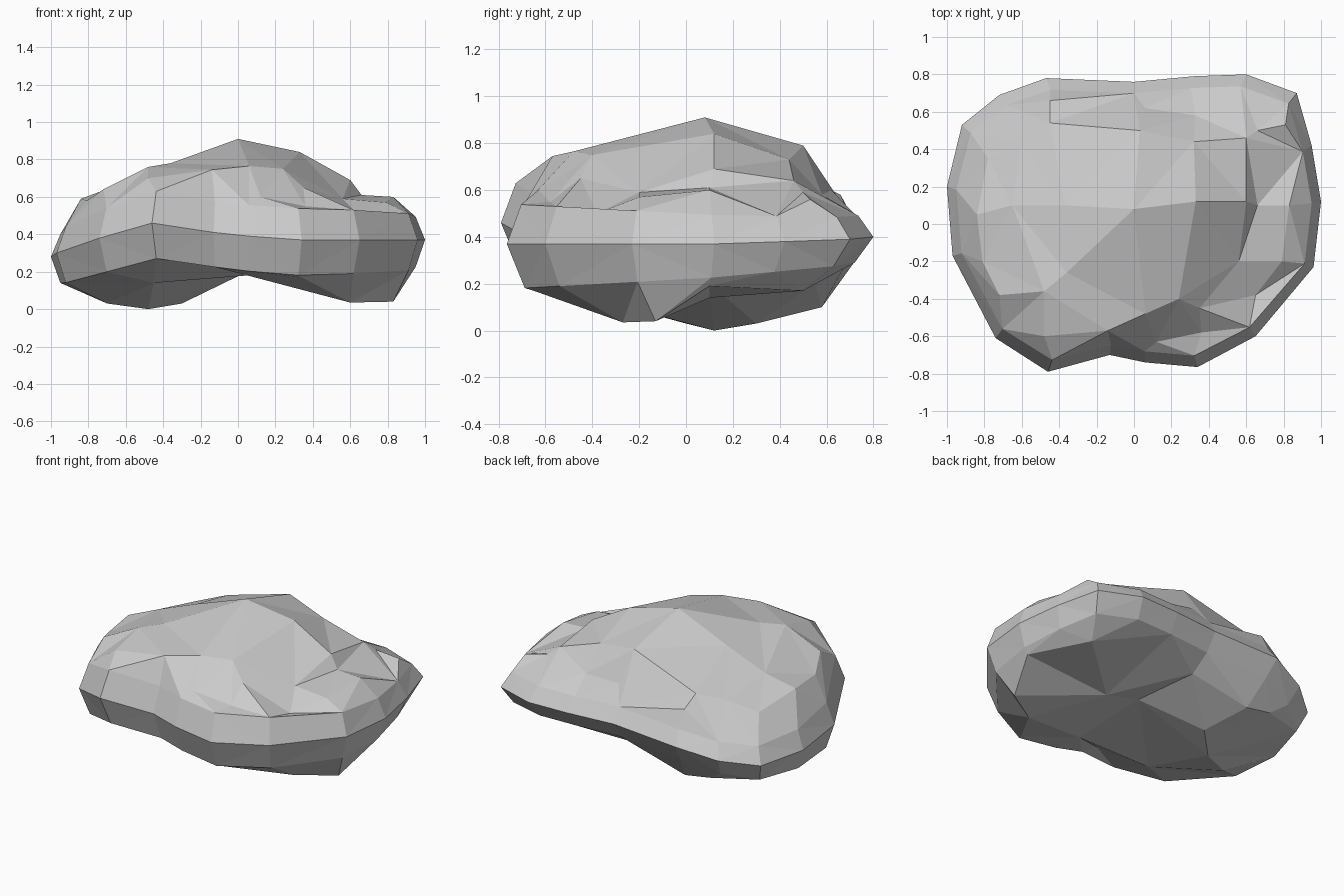
import bpy, bmesh
from mathutils import Vector
from mathutils.geometry import delaunay_2d_cdt

# widest contour of the boulder, counter-clockwise
RIM = [(-1, .2, .28), (-.97, -.17, .3), (-.74, -.61, .38), (-.46, -.79, .46),
       (-.13, -.70, .41), (.06, -.74, .39), (.34, -.765, .37), (.65, -.6, .37),
       (.96, -.23, .37), (1, .12, .37), (.95, .42, .38), (.87, .7, .39),
       (.6, .8, .4), (.32, .79, .4), (0, .76, .4), (-.47, .78, .38),
       (-.72, .69, .32), (-.92, .53, .28)]

# peaks, ledges and hollows of the upper surface
CREST = [(-.84, .05, .59), (-.81, -.2, .58), (-.78, .35, .53), (-.72, -.38, .64),
         (-.48, -.6, .7), (-.48, -.36, .76), (-.36, -.26, .78), (-.37, .1, .77),
         (-.65, .1, .66), (-.6, .44, .6), (-.45, .54, .64), (-.45, .66, .58),
         (0, .08, .91), (.33, .12, .84), (.6, .12, .69), (.6, .46, .64),
         (.03, .5, .79), (.32, .44, .73), (.06, .62, .6), (.33, .58, .58),
         (-.14, -.57, .745), (.06, -.48, .765), (.24, -.4, .75), (.12, -.63, .6),
         (.35, -.45, .65), (.36, -.58, .55), (.65, -.38, .5), (.56, -.2, .59),
         (.66, .1, .61), (.66, .5, .59), (.79, -.2, .57), (.83, .1, .6),
         (.81, .53, .56)]

# two feet and the arch between them
BELLY = [(-.48, .12, 0), (-.7, 0, .03), (-.3, .3, .03), (-.4, .58, .1),
         (-.58, .58, .13), (-.45, -.4, .14), (-.17, -.55, .24), (.05, .1, .2),
         (.05, -.45, .18), (.6, -.27, .035), (.83, -.13, .04), (.34, -.65, .17),
         (.92, .1, .19), (.75, .5, .17), (.3, .1, .14), (0, .55, .2)]


def shell(bm, points, sx, sy, lift, tilt):
    """Triangulate from the rim, over a bevelled inner rim, to the given points."""
    inner = [(x * sx, y * sy, z + lift + tilt * y) for x, y, z in RIM]
    pts = RIM + inner + points
    n = len(RIM)
    ring = [(n + i, n + (i + 1) % n) for i in range(n)]
    flat = [Vector(p[:2]) for p in pts]
    co, _, faces, orig, _, _ = delaunay_2d_cdt(flat, ring, [list(range(n))], 1, 1e-5)
    verts = []
    for c, o in zip(co, orig):
        z = pts[o[0]][2] if o else .4
        verts.append(bm.verts.new((c.x, c.y, z)))
    for f in faces:
        bm.faces.new([verts[i] for i in f])


# closed boulder with flat facets
bm = bmesh.new()
shell(bm, CREST, .95, .92, .13, -.05)
shell(bm, BELLY, .95, .9, -.15, .05)
bmesh.ops.remove_doubles(bm, verts=bm.verts, dist=.002)
bmesh.ops.recalc_face_normals(bm, faces=bm.faces)
mesh = bpy.data.meshes.new("boulder")
bm.to_mesh(mesh)
bm.free()
boulder = bpy.data.objects.new("boulder", mesh)
bpy.context.collection.objects.link(boulder)
